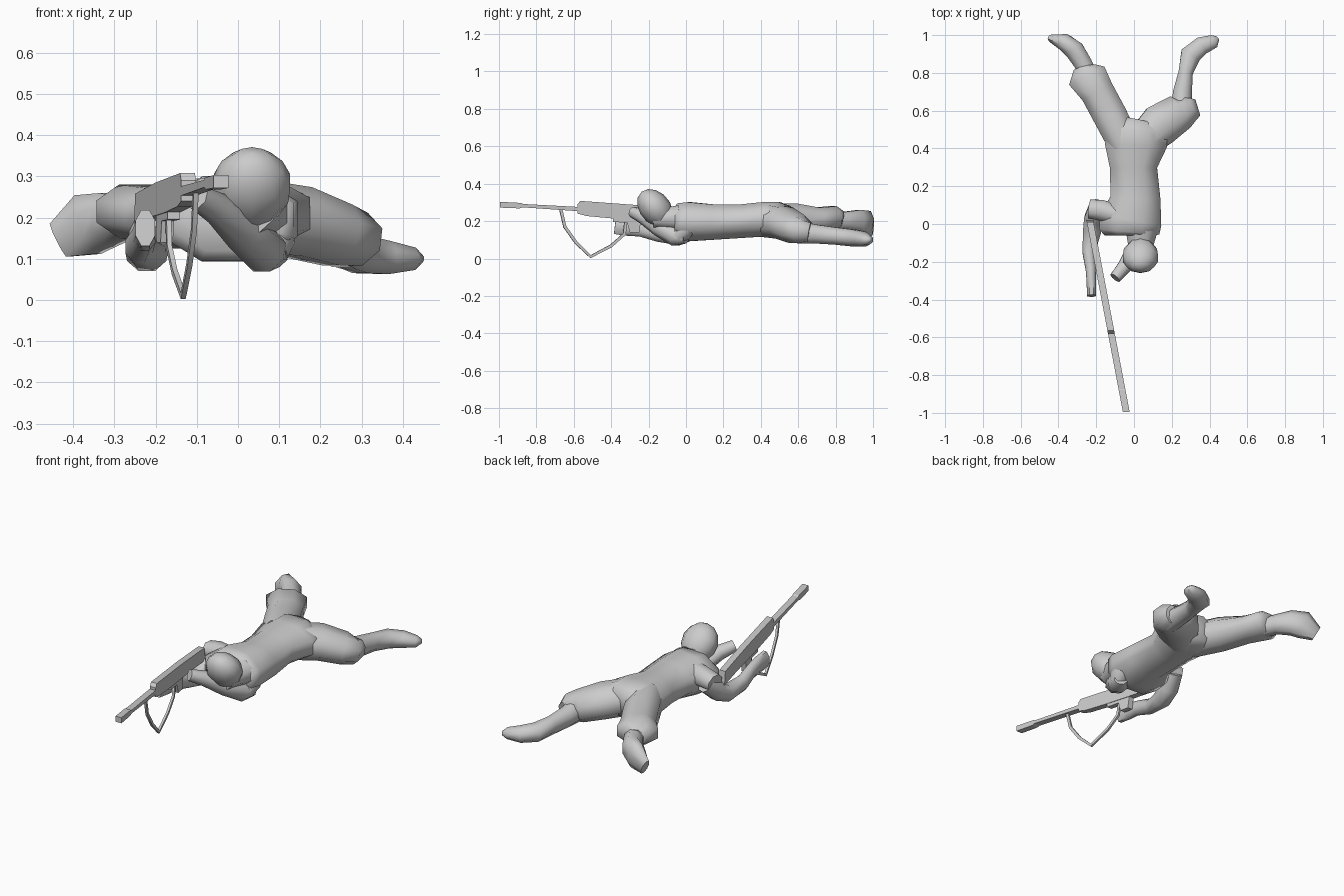
import bpy, bmesh, math
from mathutils import Vector


def finish(name, bm, angle):
    bmesh.ops.recalc_face_normals(bm, faces=bm.faces)
    me = bpy.data.meshes.new(name)
    bm.to_mesh(me)
    bm.free()
    ob = bpy.data.objects.new(name, me)
    bpy.context.collection.objects.link(ob)
    bpy.ops.object.select_all(action='DESELECT')
    bpy.context.view_layer.objects.active = ob
    ob.select_set(True)
    bpy.ops.object.shade_smooth_by_angle(angle=math.radians(angle))
    return ob


def loft(name, sections, n=8):
    """Skin rings along a path; each section is x, y, z, half width, half height."""
    bm = bmesh.new()
    pts = [Vector(s[:3]) for s in sections]
    rings = []
    grow = 1 / math.cos(math.pi / n)
    for i, s in enumerate(sections):
        a, b = pts[max(i - 1, 0)], pts[min(i + 1, len(pts) - 1)]
        t = (b - a).normalized()
        side = t.cross(Vector((0, 0, 1))).normalized()
        up = side.cross(t)
        ring = []
        for k in range(n):
            w = 2 * math.pi * (k + 0.5) / n
            ring.append(bm.verts.new(pts[i] + side * math.cos(w) * s[3] * grow
                                     + up * math.sin(w) * s[4] * grow))
        rings.append(ring)
    for r, q in zip(rings, rings[1:]):
        for k in range(n):
            j = (k + 1) % n
            bm.faces.new((r[k], r[j], q[j], q[k]))
    bm.faces.new(rings[0])
    bm.faces.new(rings[-1])
    return finish(name, bm, 58)


def gun_x(y):
    return -0.23 - 0.19 * y


def gun_part(name, profile, width=0.036):
    """Side profile (y, z) given thickness along the slanted rifle."""
    bm = bmesh.new()
    sides = [[bm.verts.new((gun_x(y) + d * width / 2, y, z)) for y, z in profile]
             for d in (-1, 1)]
    n = len(profile)
    for k in range(n):
        j = (k + 1) % n
        bm.faces.new((sides[0][k], sides[0][j], sides[1][j], sides[1][k]))
    for s in sides:
        bm.faces.new(s)
    return finish(name, bm, 20)


# Body
loft("torso", [(-0.025, -0.062, 0.195, 0.13, 0.075), (-0.025, -0.04, 0.195, 0.16, 0.1),
               (-0.018, 0.02, 0.197, 0.165, 0.104), (0.008, 0.14, 0.195, 0.132, 0.095),
               (-0.003, 0.3, 0.2, 0.125, 0.09), (0.01, 0.42, 0.21, 0.165, 0.092),
               (0.01, 0.5, 0.213, 0.165, 0.088), (0.02, 0.55, 0.21, 0.08, 0.07)])

# Legs
loft("right_leg", [(-0.05, 0.42, 0.21, 0.085, 0.085), (-0.125, 0.57, 0.21, 0.09, 0.085),
                   (-0.195, 0.7, 0.207, 0.09, 0.065), (-0.25, 0.785, 0.215, 0.105, 0.065),
                   (-0.26, 0.825, 0.205, 0.06, 0.05)])
loft("right_shin", [(-0.23, 0.76, 0.2, 0.05, 0.05), (-0.27, 0.85, 0.2, 0.048, 0.05),
                    (-0.315, 0.92, 0.195, 0.052, 0.065), (-0.365, 0.96, 0.183, 0.045, 0.076),
                    (-0.435, 0.982, 0.145, 0.02, 0.045)])
loft("left_leg", [(0.03, 0.42, 0.205, 0.09, 0.088), (0.14, 0.525, 0.19, 0.112, 0.085),
                  (0.24, 0.59, 0.158, 0.098, 0.076), (0.28, 0.615, 0.147, 0.08, 0.066),
                  (0.285, 0.66, 0.14, 0.04, 0.05)])
loft("left_shin", [(0.25, 0.6, 0.14, 0.055, 0.06), (0.257, 0.7, 0.13, 0.05, 0.05),
                   (0.273, 0.8, 0.12, 0.038, 0.046), (0.3, 0.895, 0.11, 0.055, 0.045),
                   (0.36, 0.945, 0.103, 0.048, 0.04), (0.425, 0.968, 0.1, 0.035, 0.027),
                   (0.445, 0.985, 0.1, 0.01, 0.01)])

# Trigger arm
loft("right_upper_arm", [(-0.1, 0.05, 0.22, 0.05, 0.06), (-0.17, 0.072, 0.225, 0.055, 0.05),
                         (-0.235, 0.08, 0.215, 0.05, 0.045)])
loft("right_forearm", [(-0.19, 0.1, 0.21, 0.045, 0.045), (-0.215, 0.03, 0.15, 0.048, 0.05),
                       (-0.222, -0.04, 0.112, 0.048, 0.042), (-0.24, -0.15, 0.13, 0.033, 0.04),
                       (-0.228, -0.24, 0.155, 0.028, 0.038), (-0.226, -0.3, 0.165, 0.025, 0.045),
                       (-0.225, -0.38, 0.175, 0.024, 0.044)])

# Supporting arm
loft("left_upper_arm", [(0.085, 0.025, 0.21, 0.05, 0.05), (0.085, -0.01, 0.15, 0.05, 0.05),
                        (0.075, -0.04, 0.115, 0.045, 0.04)])
loft("left_forearm", [(0.09, 0.0, 0.11, 0.035, 0.03), (0.065, -0.05, 0.118, 0.055, 0.052),
                      (0.01, -0.14, 0.165, 0.052, 0.045), (-0.05, -0.225, 0.222, 0.037, 0.037),
                      (-0.1, -0.285, 0.25, 0.03, 0.028)])

# Head tipped forward over the stock, and neck
bm = bmesh.new()
bmesh.ops.create_uvsphere(bm, u_segments=10, v_segments=7, radius=1)
for v in bm.verts:
    if v.co.z < 0:
        v.co.x *= 1 + 0.25 * v.co.z
head = finish("head", bm, 58)
head.scale = (0.1, 0.083, 0.113)
head.rotation_euler = (math.radians(40), 0, 0)
head.location = (0.034, -0.165, 0.27)
loft("neck", [(0.03, -0.17, 0.215, 0.055, 0.05), (0.035, -0.12, 0.215, 0.065, 0.055),
              (0.04, -0.035, 0.215, 0.085, 0.07)])

# Rifle
gun_part("muzzle", [(-0.995, 0.272), (-0.995, 0.303), (-0.88, 0.297), (-0.87, 0.29),
                    (-0.87, 0.275), (-0.89, 0.268)])
gun_part("barrel", [(-0.88, 0.274), (-0.88, 0.292), (-0.56, 0.275), (-0.56, 0.252)], 0.036)
gun_part("receiver", [(-0.58, 0.24), (-0.58, 0.29), (-0.565, 0.308), (-0.25, 0.285),
                      (0.01, 0.258), (0.02, 0.185), (-0.15, 0.2), (-0.25, 0.205),
                      (-0.38, 0.213), (-0.53, 0.227)])
gun_part("magazine", [(-0.39, 0.22), (-0.39, 0.195), (-0.31, 0.192), (-0.31, 0.22)], 0.03)
gun_part("grip", [(-0.32, 0.21), (-0.3, 0.14), (-0.25, 0.14), (-0.24, 0.21)], 0.03)

# Sling hanging below the rifle
sling = [(-0.67, 0.265), (-0.648, 0.17), (-0.588, 0.085), (-0.51, 0.01), (-0.4, 0.068),
         (-0.33, 0.13), (-0.32, 0.21)]
loft("sling", [(gun_x(y), y, z, 0.006, 0.008) for y, z in sling], 4)
